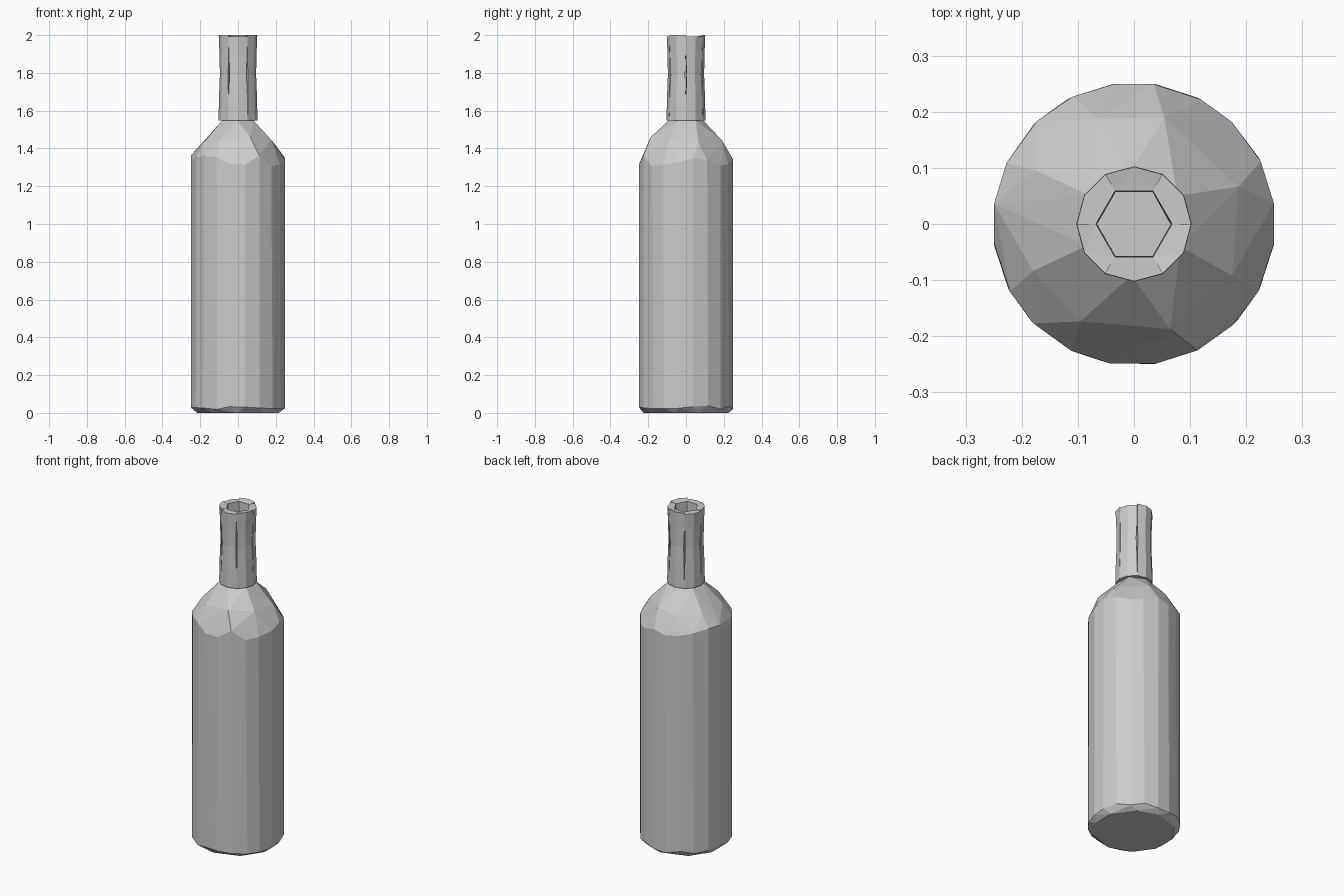
import bpy, bmesh, random
from math import cos, sin, pi

random.seed(4)
cube = bpy.data.objects.get("Cube")
if cube:
    bpy.data.objects.remove(cube, do_unlink=True)

grey = bpy.data.materials.new("plain grey")
grey.use_nodes = True
colour = (0.6, 0.6, 0.6, 1)
grey.diffuse_color = colour
grey.node_tree.nodes["Principled BSDF"].inputs["Base Color"].default_value = colour


def finish(bm, name):
    bmesh.ops.recalc_face_normals(bm, faces=bm.faces)
    mesh = bpy.data.meshes.new(name)
    bm.to_mesh(mesh)
    bm.free()
    mesh.materials.append(grey)
    obj = bpy.data.objects.new(name, mesh)
    bpy.context.collection.objects.link(obj)
    return obj


def polar(radius, angle, z):
    return (radius * cos(angle), radius * sin(angle), z)


# Bottle body: hull around uneven rings, giving chipped flat facets
# each ring: radius, height, sides, height jitter, angle jitter
rings = [
    (0.225, 0.0, 10, 0.0, 0.05),
    (0.252, 0.03, 20, 0.012, 0.03),
    (0.252, 1.335, 20, 0.03, 0.03),
    (0.198, 1.445, 8, 0.015, 0.12),
    (0.092, 1.548, 6, 0.0, 0.1),
]
bm = bmesh.new()
for radius, z, sides, dz, da in rings:
    for i in range(sides):
        angle = 2 * pi * (i + 0.5) / sides + random.uniform(-da, da)
        bm.verts.new(polar(radius, angle, z + random.uniform(-dz, dz)))
hull = bmesh.ops.convex_hull(bm, input=bm.verts)
bmesh.ops.delete(bm, geom=hull["geom_interior"], context="VERTS")
finish(bm, "bottle_body")

# Neck: six solid staves around an open bore, with narrow cracks between them
# each level: height, outer radius, bore radius, crack half-angle
levels = [
    (1.548, 0.103, 0.066, 0.0),
    (1.66, 0.101, 0.066, 0.015),
    (1.79, 0.096, 0.064, 0.05),
    (1.9, 0.098, 0.066, 0.015),
    (1.993, 0.102, 0.068, 0.0),
]
STAVES = 6
for s in range(STAVES):
    bm = bmesh.new()
    start, end = 2 * pi * s / STAVES, 2 * pi * (s + 1) / STAVES
    middle = (start + end) / 2
    loops = []
    for z, outer, bore, crack in levels:
        a = start + crack * random.uniform(0.2, 1.2)
        b = end - crack * random.uniform(0.2, 1.2)
        top = 0.007 * (s % 2) if z > 1.95 else 0
        loops.append([bm.verts.new(p) for p in (
            polar(outer, a, z + top),
            polar(outer, middle, z + top),
            polar(outer, b, z + top),
            polar(bore, b, z),
            polar(bore, a, z),
        )])
    for low, high in zip(loops, loops[1:]):
        for i in range(len(low)):
            j = (i + 1) % len(low)
            bm.faces.new((low[i], low[j], high[j], high[i]))
    bm.faces.new(loops[0])
    bm.faces.new(loops[-1])
    bmesh.ops.triangulate(bm, faces=bm.faces)
    finish(bm, f"neck_stave_{s + 1}")
